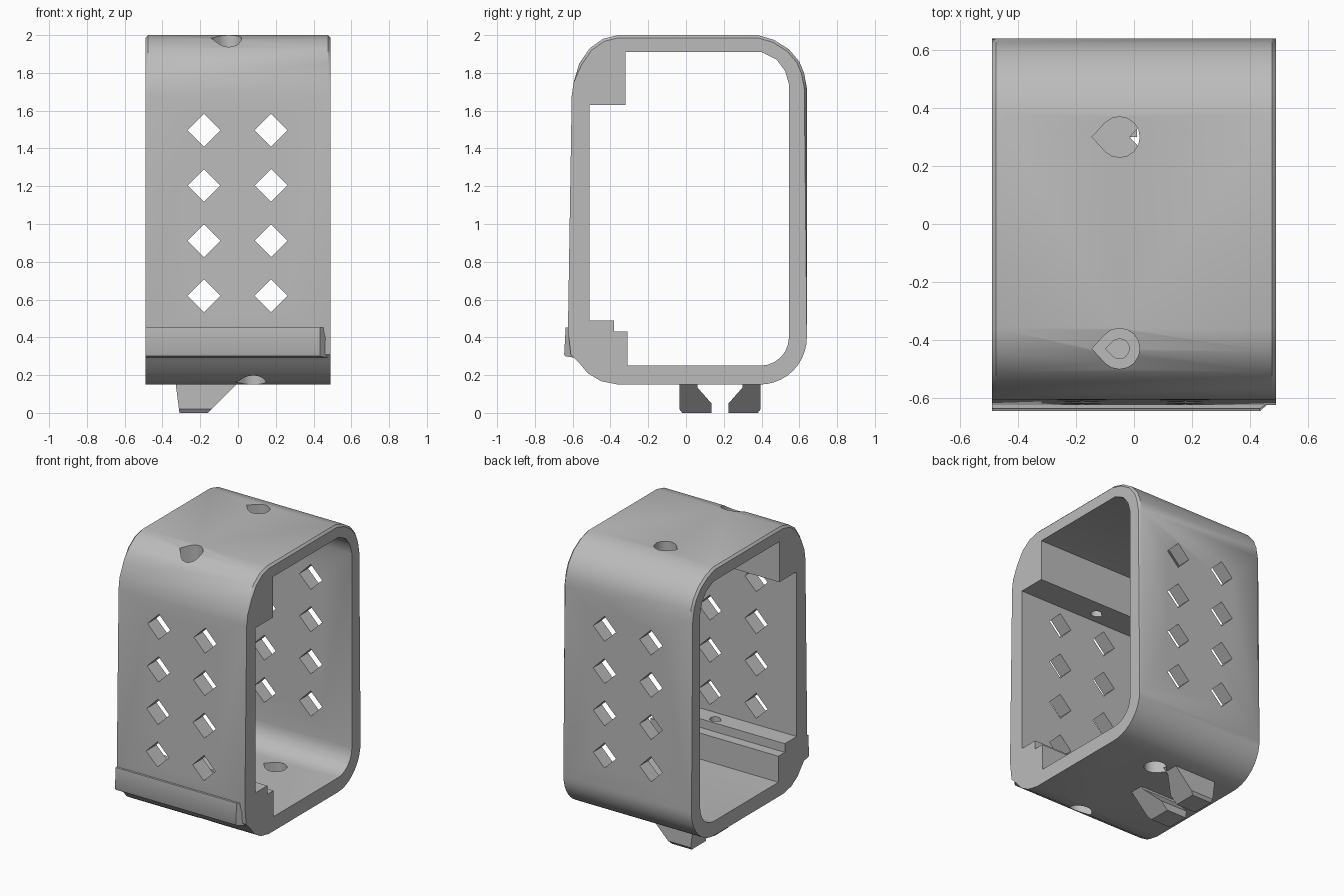
import bpy, bmesh
from math import sin, cos, radians

if "Cube" in bpy.data.objects:
    bpy.data.objects.remove(bpy.data.objects["Cube"])

GREY = (0.5, 0.5, 0.5, 1)
grey = bpy.data.materials.new("plain grey")
grey.use_nodes = True
grey.diffuse_color = GREY
grey.node_tree.nodes["Principled BSDF"].inputs["Base Color"].default_value = GREY
HALF = 0.49


def arc(cu, cv, r, start, end, n):
    angles = [radians(start + (end - start) * i / n) for i in range(n + 1)]
    return [(cu + r * cos(a), cv + r * sin(a)) for a in angles]


def add_prism(bm, pts, axis, a, b):
    """Extrude a closed outline from a to b along the given axis."""
    place = {"x": lambda u, v, w: (w, u, v),
             "y": lambda u, v, w: (u, w, v),
             "z": lambda u, v, w: (u, v, w)}[axis]
    near, far = ([bm.verts.new(place(u, v, w)) for u, v in pts] for w in (a, b))
    bm.faces.new(near)
    bm.faces.new(far[::-1])
    for i in range(len(pts)):
        j = (i + 1) % len(pts)
        bm.faces.new((near[j], near[i], far[i], far[j]))


def finish(name, bm):
    bmesh.ops.recalc_face_normals(bm, faces=bm.faces)
    mesh = bpy.data.meshes.new(name)
    bm.to_mesh(mesh)
    bm.free()
    mesh.materials.append(grey)
    ob = bpy.data.objects.new(name, mesh)
    bpy.context.collection.objects.link(ob)
    return ob


def select(ob):
    bpy.ops.object.select_all(action="DESELECT")
    ob.select_set(True)
    bpy.context.view_layer.objects.active = ob


def cut(ob, cutter):
    select(ob)
    cutter.hide_render = True
    mod = ob.modifiers.new("cut", "BOOLEAN")
    mod.operation, mod.solver, mod.object = "DIFFERENCE", "EXACT", cutter
    bpy.ops.object.modifier_apply(modifier=mod.name)
    bpy.data.objects.remove(cutter)


def teardrop(x, y, r, tip):
    return arc(x, y, r, 135, -135, 12) + [(x - tip, y)]


# Outer shell, outline in y and z, with softened end rims
outer = arc(0.39, 0.40, 0.25, -90, 0, 10)
outer += [(0.64, 1.72), (0.625, 1.80), (0.60, 1.86), (0.545, 1.925), (0.465, 1.975), (0.38, 2.0)]
outer += [(-0.36, 2.0), (-0.44, 1.98), (-0.51, 1.93), (-0.565, 1.85), (-0.595, 1.75), (-0.605, 1.68)]
outer += [(-0.625, 0.44), (-0.61, 0.31), (-0.57, 0.27), (-0.52, 0.21), (-0.45, 0.168), (-0.36, 0.15)]
bm = bmesh.new()
add_prism(bm, outer, "x", -HALF, HALF)
rims = [e for e in bm.edges
        if abs(e.verts[0].co.x - e.verts[1].co.x) < 0.01
        and (min(v.co.z for v in e.verts) > 0.4 or min(v.co.y for v in e.verts) > 0.3)]
bmesh.ops.bevel(bm, geom=rims, offset=0.014, segments=1, affect="EDGES")
shell = finish("bracket_shell", bm)

# Inside opening with the upper block and the stepped ledge
inner = [(-0.31, 0.25)] + arc(0.395, 0.40, 0.15, -90, 0, 6)
inner += [(0.545, 1.74), (0.525, 1.81), (0.48, 1.87), (0.40, 1.91)]
inner += [(-0.32, 1.91), (-0.32, 1.63), (-0.51, 1.63)]
inner += [(-0.51, 0.49), (-0.38, 0.49), (-0.38, 0.43), (-0.31, 0.43)]
bm = bmesh.new()
add_prism(bm, inner, "x", -1, 1)
cut(shell, finish("opening_cutter", bm))

# Diamond vents through front and back walls
bm = bmesh.new()
for x in (-0.18, 0.175):
    for row in range(4):
        add_prism(bm, arc(x, 0.62 + 0.292 * row, 0.087, 0, 270, 3), "y", -1, 1)
cut(shell, finish("vent_cutter", bm))

# Teardrop screw holes in top and bottom, narrowing through block and ledge
for y, top_inner, bottom_inner in ((0.30, 1.8, 0.4), (-0.43, 1.8, 0.33)):
    bm = bmesh.new()
    add_prism(bm, teardrop(-0.05, y, 0.07, 0.095), "z", top_inner, 2.2)
    add_prism(bm, teardrop(0.08, y, 0.07, 0.095), "z", 0.05, bottom_inner)
    cut(shell, finish("hole_cutter", bm))
bm = bmesh.new()
add_prism(bm, teardrop(-0.05, -0.43, 0.034, 0.048), "z", 1.5, 1.9)
add_prism(bm, teardrop(0.08, -0.43, 0.034, 0.048), "z", 0.3, 0.7)
cut(shell, finish("pilot_hole_cutter", bm))

# Lower front lip, angled back at one end
bm = bmesh.new()
add_prism(bm, [(-0.60, 0.455), (-0.637, 0.452), (-0.645, 0.31), (-0.64, 0.30), (-0.58, 0.29)],
          "x", -HALF, HALF - 0.005)
for v in bm.verts:
    if v.co.x > 0 and v.co.y < -0.62:
        v.co.x = 0.435
lip = finish("front_lip", bm)

# Pair of facing hooks underneath, with one sloping side
hook = [(-0.035, 0.17), (-0.035, 0.02), (-0.02, 0.0), (0.135, 0.0), (0.135, 0.05), (0.06, 0.135), (0.06, 0.17)]
hooks = []
for name, side in (("front_hook", 1), ("back_hook", -1)):
    bm = bmesh.new()
    add_prism(bm, [(0.18 + side * (y - 0.18), z) for y, z in hook], "x", -0.33, 0)
    for v in bm.verts:
        v.co.x = v.co.x - 0.16 + v.co.z if v.co.x > -0.1 else -0.31 - 0.13 * v.co.z
    hooks.append(finish(name, bm))

for ob in [shell, lip] + hooks:
    select(ob)
    bpy.ops.object.shade_smooth_by_angle(angle=radians(30))
